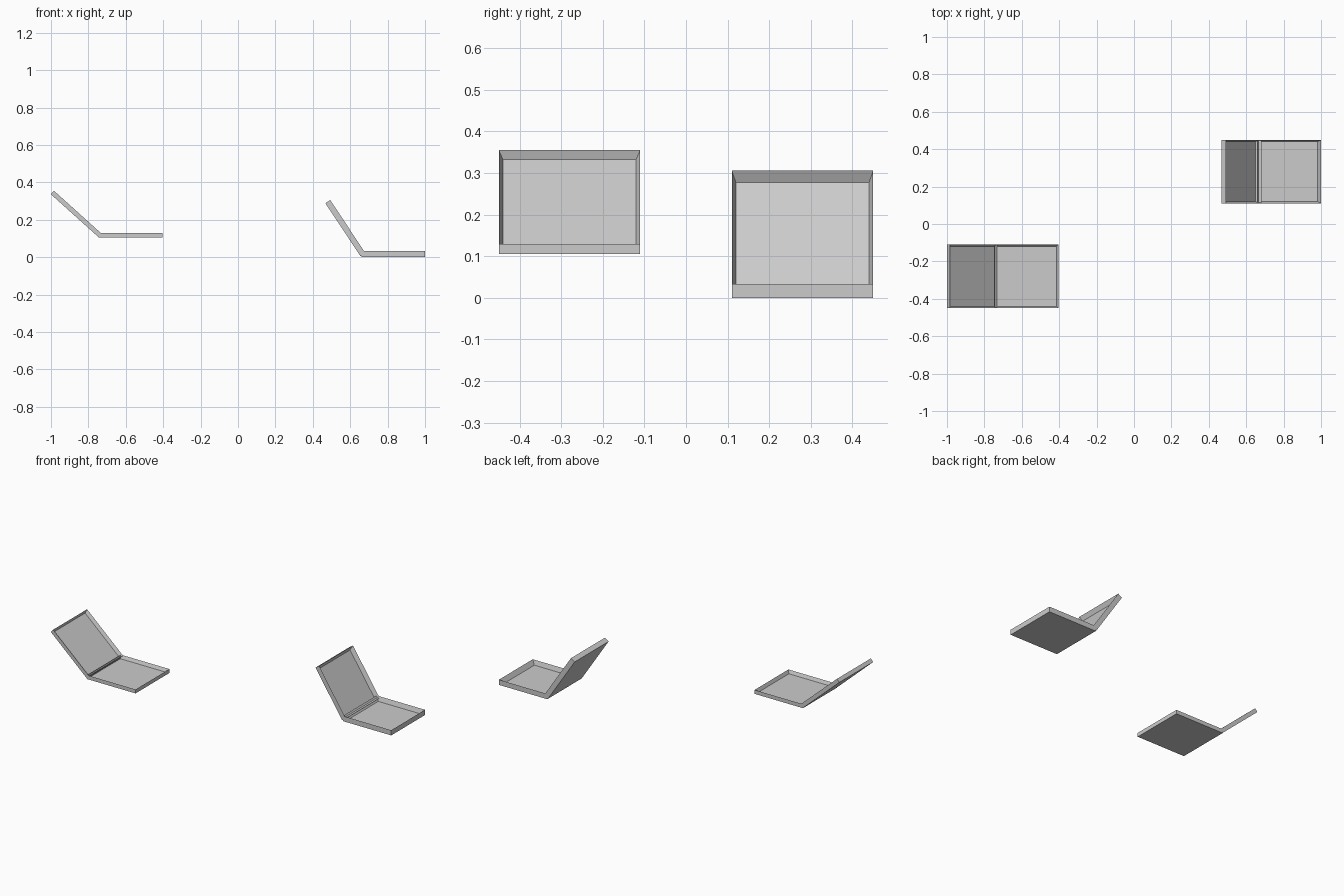
import bpy, bmesh, math
from mathutils import Matrix, Vector

if "Cube" in bpy.data.objects:
    bpy.data.objects.remove(bpy.data.objects["Cube"])

WIDTH = 0.34


def tray(name, corner, angle, facing, length, depth, hinge_in, end_in, side_in):
    """Open tray: straight outer walls, inner walls sloping to the floor.
    corner = outer hinge edge (x, y, z); angle = direction away from the hinge;
    facing = +1 if the opening lies left of that direction, -1 if right."""
    bm = bmesh.new()
    h = WIDTH / 2

    def ring(x0, x1, w, z):
        return [bm.verts.new(p) for p in ((x0, -w, z), (x1, -w, z), (x1, w, z), (x0, w, z))]

    rings = [ring(0, length, h, 0),
             ring(0, length, h, depth),
             ring(hinge_in, length - end_in, h - side_in, 0.004)]
    bm.faces.new(rings[0][::-1])
    bm.faces.new(rings[2])
    for a, b in zip(rings, rings[1:]):
        for i in range(4):
            j = (i + 1) % 4
            bm.faces.new((a[i], a[j], b[j], b[i]))
    bmesh.ops.recalc_face_normals(bm, faces=bm.faces)
    # orient along the hinge direction
    dx, dz = math.cos(math.radians(angle)), math.sin(math.radians(angle))
    X = Vector((dx, 0, dz))
    Z = Vector((-dz, 0, dx)) * facing
    Y = Z.cross(X)
    m = Matrix((X, Y, Z)).transposed().to_4x4()
    bm.transform(Matrix.Translation(corner) @ m)
    me = bpy.data.meshes.new(name)
    bm.to_mesh(me)
    bm.free()
    ob = bpy.data.objects.new(name, me)
    bpy.context.collection.objects.link(ob)
    return ob


# thinner case, raised, at the front left
tray("left_base", (-0.745, -0.28, 0.105), 0, 1, 0.34, 0.025, 0.002, 0.01, 0.01)
tray("left_lid", (-0.748, -0.28, 0.109), 138, -1, 0.34, 0.025, 0.002, 0.01, 0.01)

# thicker case, on the ground, at the back right
tray("right_base", (0.66, 0.28, 0.0), 0, 1, 0.34, 0.033, 0.018, 0.018, 0.01)
tray("right_lid", (0.655, 0.28, 0.005), 123.5, -1, 0.34, 0.031, 0.018, 0.016, 0.01)
